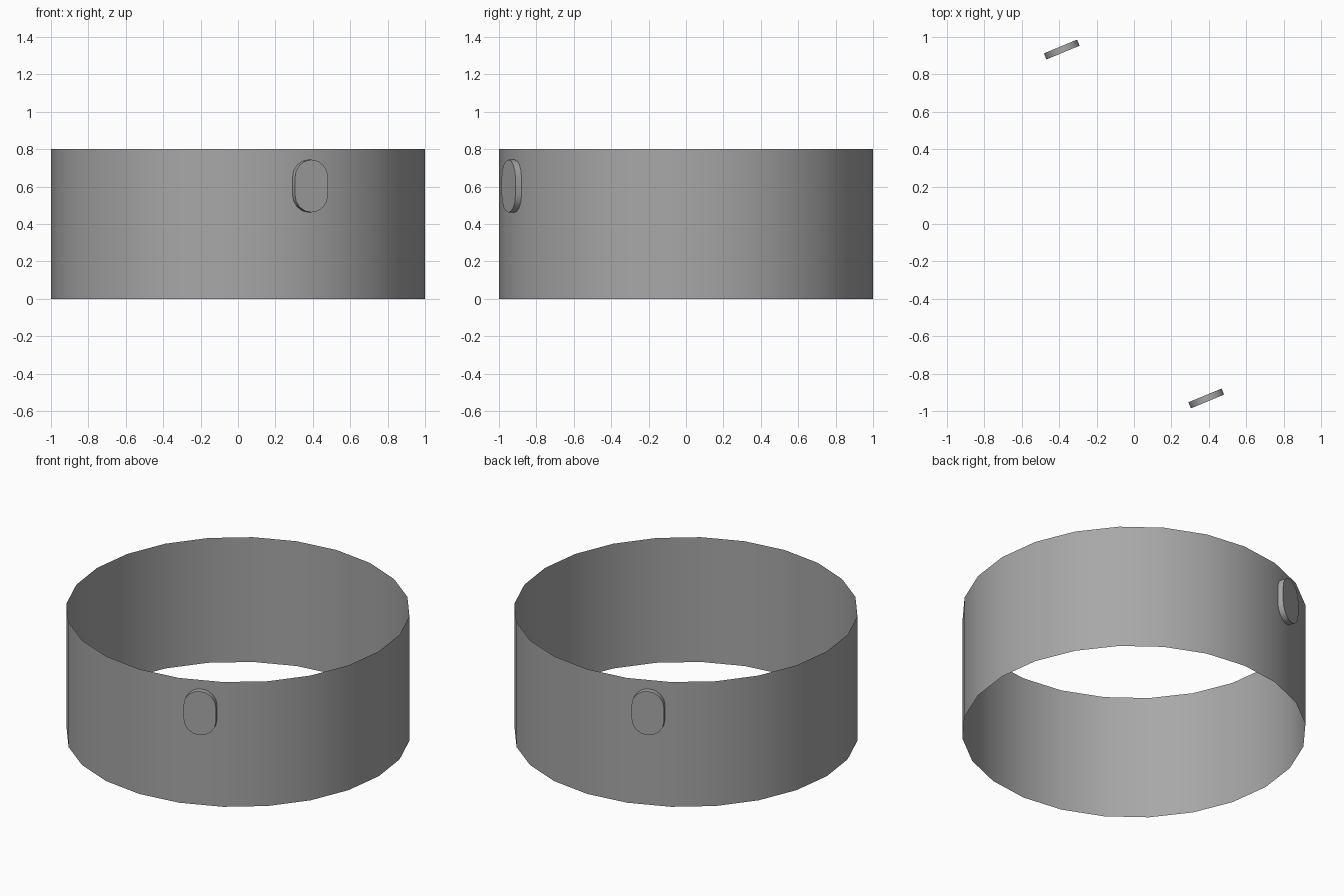
import bpy, bmesh, math
from mathutils import Matrix

if "Cube" in bpy.data.objects:
    bpy.data.objects.remove(bpy.data.objects["Cube"])

grey = bpy.data.materials.new("grey metal")
grey.diffuse_color = (0.39, 0.39, 0.39, 1)
grey.use_nodes = True
grey.node_tree.nodes["Principled BSDF"].inputs["Base Color"].default_value = grey.diffuse_color


def add_object(name, bm):
    mesh = bpy.data.meshes.new(name)
    bm.to_mesh(mesh)
    bm.free()
    mesh.materials.append(grey)
    ob = bpy.data.objects.new(name, mesh)
    bpy.context.collection.objects.link(ob)
    bpy.ops.object.select_all(action='DESELECT')
    ob.select_set(True)
    bpy.context.view_layer.objects.active = ob
    bpy.ops.object.shade_smooth_by_angle(angle=math.radians(35))
    return ob


# Band: open single-sheet wall with 24 sides, corners on the axes
HEIGHT, SIDES = 0.8, 24
bm = bmesh.new()
rings = [[bm.verts.new((math.cos(math.tau * i / SIDES), math.sin(math.tau * i / SIDES), z))
          for i in range(SIDES)] for z in (0, HEIGHT)]
for i in range(SIDES):
    j = (i + 1) % SIDES
    bm.faces.new((rings[0][i], rings[0][j], rings[1][j], rings[1][i]))
add_object("band_wall", bm)


# Upright rounded plates on two opposite wall facets
def rounded_plate(name, angle):
    width, height, inner, outer, steps = 0.192, 0.282, 0.992, 1.027, 8
    r = width / 2
    straight = height / 2 - r
    bm = bmesh.new()
    outline = []
    for side, start in ((1, 0), (-1, math.pi)):
        for k in range(steps + 1):
            a = start + math.pi * k / steps
            outline.append(bm.verts.new((inner, r * math.cos(a),
                                         0.603 + side * straight + r * math.sin(a))))
    face = bm.faces.new(outline)
    ext = bmesh.ops.extrude_face_region(bm, geom=[face], use_keep_orig=True)
    moved = [g for g in ext["geom"] if isinstance(g, bmesh.types.BMVert)]
    bmesh.ops.translate(bm, verts=moved, vec=(outer - inner, 0, 0))
    bmesh.ops.recalc_face_normals(bm, faces=bm.faces)
    bm.transform(Matrix.Rotation(angle, 4, 'Z'))
    return add_object(name, bm)


rounded_plate("front_plate", math.radians(-67.5))
rounded_plate("back_plate", math.radians(112.5))
